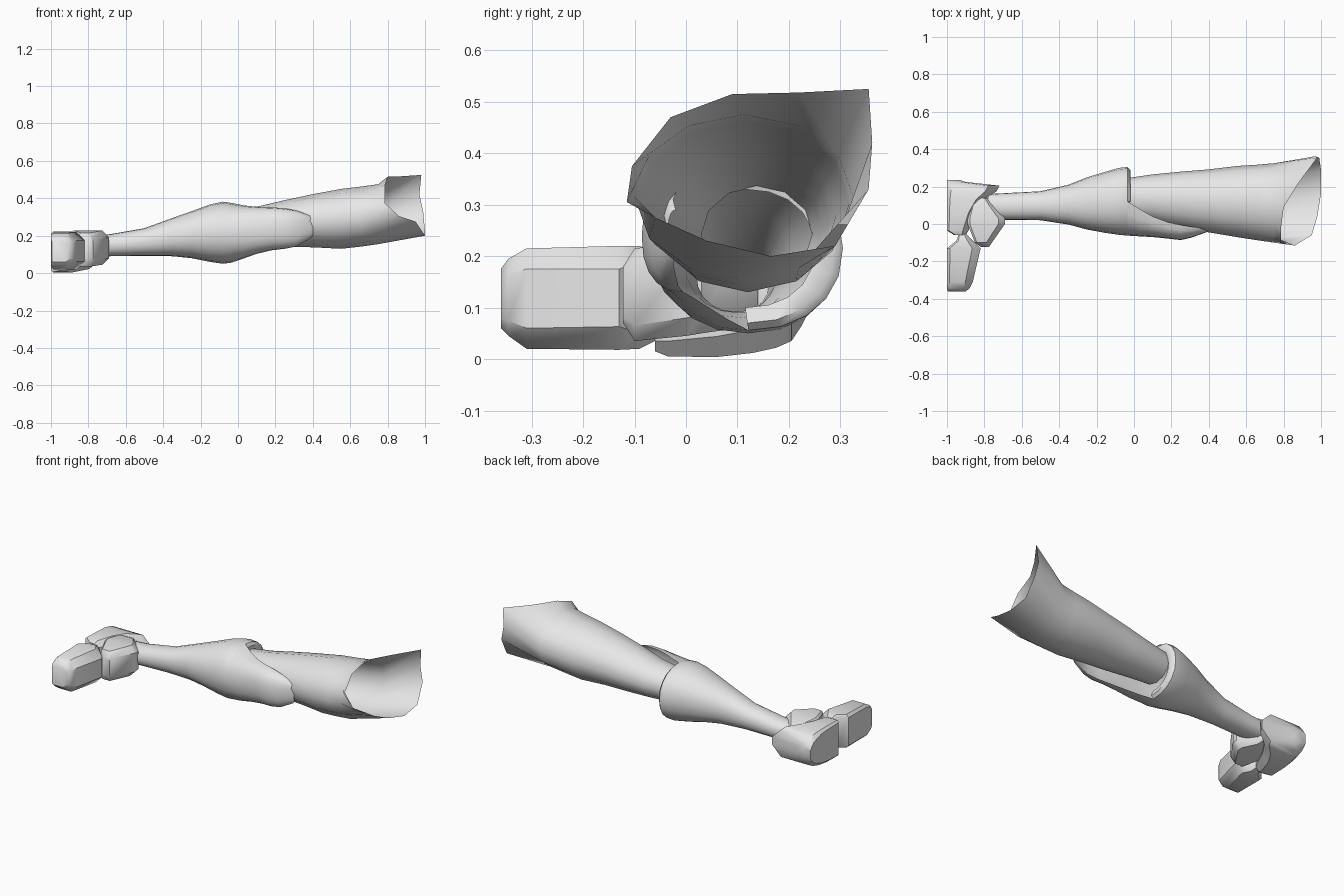
import bpy, bmesh, math

grey = bpy.data.materials.new("light grey")
grey.diffuse_color = (0.8, 0.8, 0.8, 1)


def finish(name, rings, closed=True, caps=(False, False), angle=40, flip=False):
    """Skin a list of equal-length point rings into one smooth object."""
    bm = bmesh.new()
    vs = [[bm.verts.new(p) for p in r] for r in rings]
    n = len(rings[0])
    for a, b in zip(vs, vs[1:]):
        for i in range(n if closed else n - 1):
            j = (i + 1) % n
            bm.faces.new((a[i], a[j], b[j], b[i]))
    if caps[0]:
        bm.faces.new(vs[0][::-1])
    if caps[1]:
        bm.faces.new(vs[-1])
    if flip:
        bmesh.ops.reverse_faces(bm, faces=bm.faces[:])
    me = bpy.data.meshes.new(name)
    bm.to_mesh(me)
    bm.free()
    me.materials.append(grey)
    ob = bpy.data.objects.new(name, me)
    bpy.context.collection.objects.link(ob)
    bpy.ops.object.select_all(action='DESELECT')
    ob.select_set(True)
    bpy.context.view_layer.objects.active = ob
    bpy.ops.object.shade_smooth_by_angle(angle=math.radians(angle))
    return ob


def oval(x, y0, y1, z0, z1, n, power=1.0):
    """Oval ring across the x axis, starting at the back (+y)."""
    pts = []
    for i in range(n):
        t = 2 * math.pi * i / n
        c, s = math.cos(t), math.sin(t)
        pts.append((x, (y0 + y1) / 2 + (y1 - y0) / 2 * math.copysign(abs(c) ** power, c),
                    (z0 + z1) / 2 + (z1 - z0) / 2 * math.copysign(abs(s) ** power, s)))
    return pts


# Thigh: open tube with an uneven flared rim
thigh = [(-0.04, 0.03, 0.245, 0.15, 0.335), (0.10, 0.01, 0.265, 0.145, 0.355),
         (0.25, -0.02, 0.28, 0.14, 0.39), (0.40, -0.045, 0.292, 0.138, 0.422),
         (0.55, -0.07, 0.31, 0.13, 0.45), (0.66, -0.087, 0.317, 0.142, 0.463),
         (0.75, -0.10, 0.325, 0.155, 0.475)]
rim = [(0.97, 0.362, 0.42), (0.98, 0.355, 0.525), (0.88, 0.22, 0.518), (0.80, 0.09, 0.515),
       (0.785, -0.03, 0.47), (0.785, -0.105, 0.375), (0.86, -0.115, 0.305), (0.95, -0.06, 0.275),
       (0.98, 0.04, 0.23), (1.0, 0.165, 0.2), (1.0, 0.29, 0.22), (0.99, 0.355, 0.33)]
finish("thigh", [oval(*r, 12) for r in thigh] + [rim], angle=60)

# Shin: closed sleeve from ankle to the back of the knee
N = 20
shin = [(-0.78, 0.03, 0.16, 0.09, 0.2), (-0.69, 0.022, 0.165, 0.09, 0.207),
        (-0.50, 0.02, 0.175, 0.092, 0.24), (-0.35, -0.003, 0.21, 0.09, 0.295),
        (-0.25, -0.03, 0.25, 0.08, 0.33), (-0.15, -0.048, 0.28, 0.06, 0.367),
        (-0.08, -0.058, 0.300, 0.05, 0.382), (-0.035, -0.062, 0.305, 0.056, 0.375)]
finish("shin", [oval(*r, N, 0.92) for r in shin], angle=60)

# Turned-in lip around the back of the knee
end = oval(*shin[-1], N, 0.92)
lip = [oval(-0.02, -0.05, 0.288, 0.07, 0.36, N, 0.92), oval(-0.03, -0.02, 0.25, 0.10, 0.33, N, 0.92)]
back = [i % N for i in range(-N // 4, N // 4 + 1)]
finish("knee_lip", [[r[i] for i in back] for r in [end] + lip], closed=False, angle=60)

# Knee guard: front half of the sleeve carried on over the thigh
guard = [(0.03, -0.066, 0.08, 0.078, 0.362), (0.10, -0.07, 0.04, 0.103, 0.355),
         (0.18, -0.078, 0.01, 0.122, 0.352), (0.25, -0.086, -0.005, 0.13, 0.346),
         (0.31, -0.072, -0.015, 0.142, 0.335), (0.385, -0.045, -0.025, 0.185, 0.31),
         (0.40, -0.035, -0.02, 0.20, 0.29)]
front = list(range(N // 4, 3 * N // 4 + 1))
arcs = [[end[i] for i in front]]
for x, yf, ye, z0, z1 in guard:
    full = oval(x, yf, 2 * ye - yf, z0, z1, N, 0.85)
    arcs.append([full[i] for i in front])
finish("knee_guard", arcs, closed=False, angle=60)


def block(name, rows):
    """Chamfered block along y; rows are (y, x0, x1, z0, z1, chamfer)."""
    rings = []
    for y, x0, x1, z0, z1, c in rows:
        d = c * 0.35
        rings.append([(x0, y, z0 + d), (x0 + d, y, z0), (x1 - c, y, z0), (x1, y, z0 + c),
                      (x1, y, z1 - c), (x1 - c, y, z1), (x0 + d, y, z1), (x0, y, z1 - d)])
    finish(name, rings, caps=(True, True), angle=38, flip=True)


# Foot: toe cap, instep and heel cup
block("toe_cap", [(-0.36, -0.995, -0.90, 0.06, 0.175, 0.02), (-0.345, -1.0, -0.88, 0.045, 0.195, 0.03),
                  (-0.31, -1.0, -0.862, 0.02, 0.215, 0.04), (-0.13, -1.0, -0.82, 0.018, 0.22, 0.045),
                  (-0.09, -0.95, -0.86, 0.02, 0.22, 0.03), (-0.05, -0.935, -0.90, 0.04, 0.2, 0.01)])
block("instep", [(-0.122, -0.82, -0.775, 0.07, 0.18, 0.012), (-0.10, -0.85, -0.76, 0.035, 0.215, 0.03),
                 (0.0, -0.89, -0.69, 0.045, 0.228, 0.035), (0.03, -0.89, -0.69, 0.05, 0.225, 0.035),
                 (0.10, -0.87, -0.745, 0.06, 0.22, 0.03), (0.14, -0.86, -0.78, 0.08, 0.2, 0.02)])
block("heel_cup", [(-0.06, -0.96, -0.90, 0.015, 0.21, 0.02), (-0.035, -1.0, -0.885, 0.005, 0.222, 0.03),
                   (0.06, -1.0, -0.845, 0.004, 0.222, 0.04), (0.13, -1.0, -0.80, 0.012, 0.22, 0.045),
                   (0.175, -1.0, -0.735, 0.022, 0.212, 0.06), (0.205, -1.0, -0.72, 0.035, 0.2, 0.06),
                   (0.225, -1.0, -0.90, 0.065, 0.17, 0.03), (0.235, -1.0, -0.93, 0.085, 0.15, 0.02)])
